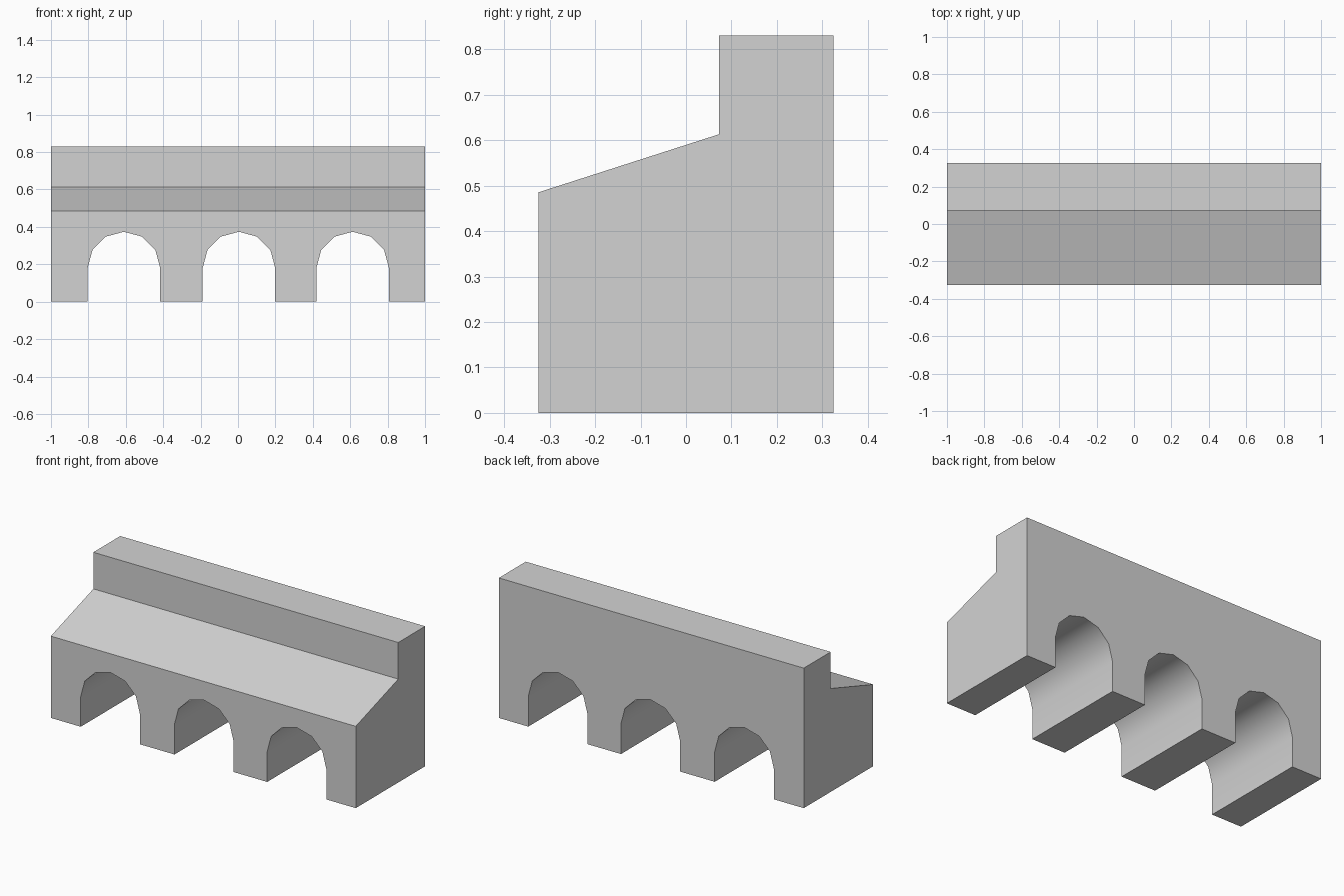
import bpy
import bmesh
from math import cos, sin, pi, radians

cube = bpy.data.objects.get("Cube")
if cube:
    bpy.data.objects.remove(cube, do_unlink=True)

LENGTH, HALF_DEPTH = 2.0, 0.325
FRONT_TOP, LEDGE_TOP, WALL_TOP = 0.485, 0.613, 0.83
WALL_FRONT = 0.073
ARCH_RADIUS, SPRING, SEGMENTS = 0.194, 0.18, 6
ARCH_CENTRES = (-0.61, 0.005, 0.613)

# One plain grey stone
stone = bpy.data.materials.new("grey stone")
stone.use_nodes = True
grey = (0.65, 0.65, 0.65, 1.0)
stone.diffuse_color = grey
stone.node_tree.nodes["Principled BSDF"].inputs["Base Color"].default_value = grey


def arch_outline():
    """Ground line from left to right, running up and over each arch."""
    points = [(-LENGTH / 2, 0)]
    for centre in ARCH_CENTRES:
        points.append((centre - ARCH_RADIUS, 0))
        for i in range(SEGMENTS + 1):
            a = pi - pi * i / SEGMENTS
            points.append((centre + ARCH_RADIUS * cos(a), SPRING + ARCH_RADIUS * sin(a)))
        points.append((centre + ARCH_RADIUS, 0))
    return points + [(LENGTH / 2, 0)]


bm = bmesh.new()

# Underside: piers and arch barrels from front to back
outline = arch_outline()
front, back = [[bm.verts.new((x, y, z)) for x, z in outline] for y in (-HALF_DEPTH, HALF_DEPTH)]
for i in range(len(outline) - 1):
    bm.faces.new((front[i], back[i], back[i + 1], front[i + 1]))

# Stepped upper outline: sloping ledge, then the tall back wall
steps = [(-HALF_DEPTH, FRONT_TOP), (WALL_FRONT, LEDGE_TOP),
         (WALL_FRONT, WALL_TOP), (HALF_DEPTH, WALL_TOP)]
left, right = [[bm.verts.new((x, y, z)) for y, z in steps] for x in (-LENGTH / 2, LENGTH / 2)]
for i in range(len(steps) - 1):
    bm.faces.new((left[i], right[i], right[i + 1], left[i + 1]))

# Front, back and end walls
bm.faces.new(front + [right[0], left[0]])
bm.faces.new(back + [right[-1], left[-1]])
bm.faces.new([front[0]] + left + [back[0]])
bm.faces.new([front[-1]] + right + [back[-1]])
bmesh.ops.recalc_face_normals(bm, faces=bm.faces)

mesh = bpy.data.meshes.new("arched_wall")
bm.to_mesh(mesh)
bm.free()
mesh.materials.append(stone)
wall = bpy.data.objects.new("arched_wall", mesh)
bpy.context.collection.objects.link(wall)

# Smooth barrels with crisp outer edges
bpy.ops.object.select_all(action="DESELECT")
wall.select_set(True)
bpy.context.view_layer.objects.active = wall
bpy.ops.object.shade_smooth_by_angle(angle=radians(40))
